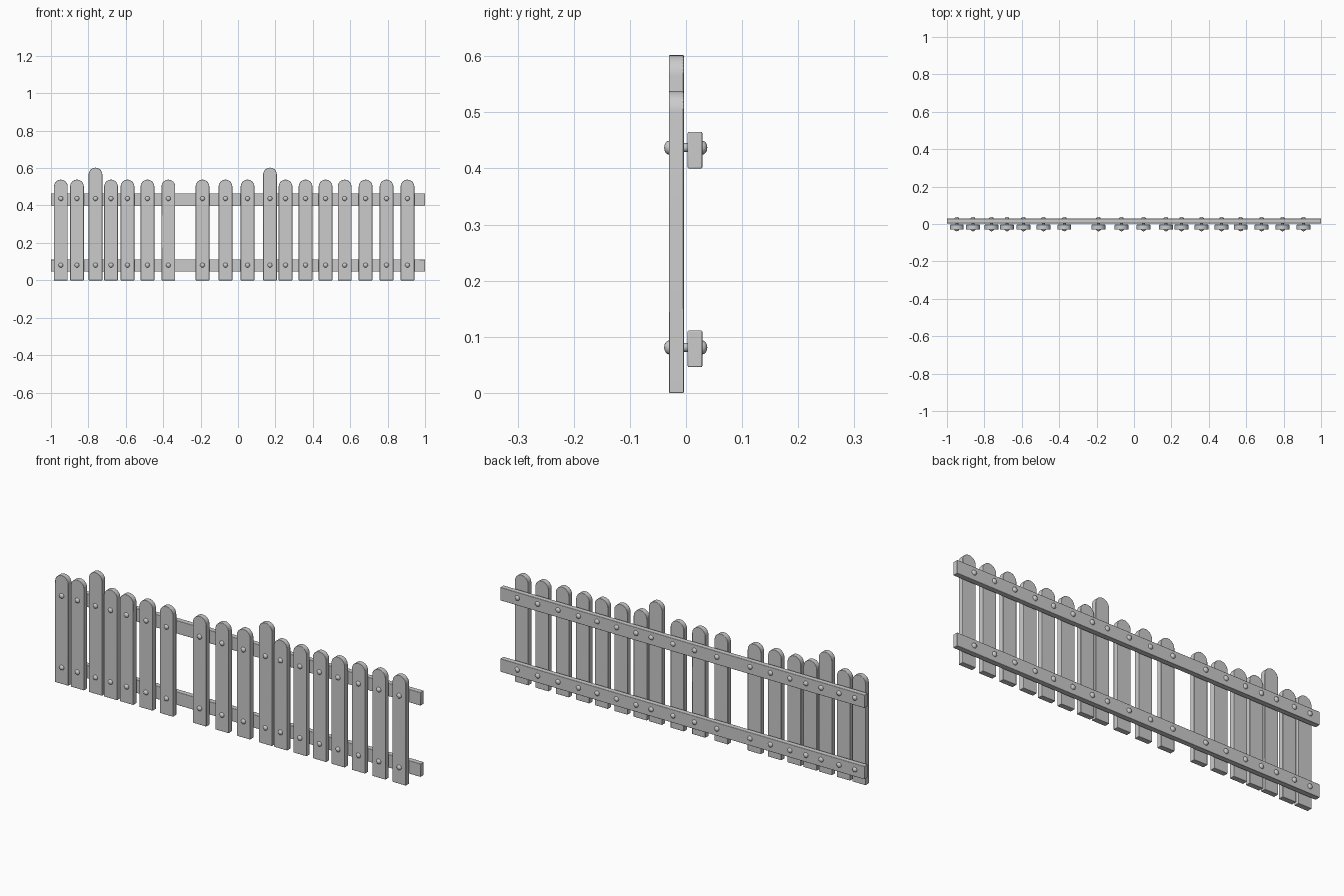
import bpy, bmesh, math

if "Cube" in bpy.data.objects:
    bpy.data.objects.remove(bpy.data.objects["Cube"])

PICKETS = [-0.947, -0.861, -0.762, -0.679, -0.591, -0.484, -0.372, -0.19, -0.067,
           0.051, 0.171, 0.254, 0.361, 0.468, 0.57, 0.682, 0.794, 0.906]
TALL = (2, 10)
RAILS = [0.0785, 0.4325]      # rail centre heights
BOLTS = [0.081, 0.437]        # bolt heights
HALF_W = 0.0365


def finish(name, bm, bevel=0.0):
    bmesh.ops.recalc_face_normals(bm, faces=bm.faces)
    mesh = bpy.data.meshes.new(name)
    bm.to_mesh(mesh)
    bm.free()
    obj = bpy.data.objects.new(name, mesh)
    bpy.context.collection.objects.link(obj)
    if bevel:
        mod = obj.modifiers.new("soft_edges", 'BEVEL')
        mod.width, mod.segments = bevel, 2
        mod.limit_method, mod.angle_limit = 'ANGLE', math.radians(40)
    bpy.ops.object.select_all(action='DESELECT')
    obj.select_set(True)
    bpy.context.view_layer.objects.active = obj
    bpy.ops.object.shade_smooth_by_angle(angle=math.radians(35))
    return obj


def extrude_profile(name, points, y0, y1, bevel):
    bm = bmesh.new()
    face = bm.faces.new([bm.verts.new((x, y0, z)) for x, z in points])
    moved = bmesh.ops.extrude_face_region(bm, geom=[face])["geom"]
    verts = [g for g in moved if isinstance(g, bmesh.types.BMVert)]
    bmesh.ops.translate(bm, verts=verts, vec=(0, y1 - y0, 0))
    return finish(name, bm, bevel)


# Round-topped picket
def picket(x, top):
    spring = top - HALF_W
    pts = [(x - HALF_W, 0), (x + HALF_W, 0)]
    pts += [(x + HALF_W * math.cos(math.pi * i / 16),
             spring + HALF_W * math.sin(math.pi * i / 16)) for i in range(17)]
    extrude_profile("picket", pts, -0.03, -0.004, 0.0015)


# Bolt: turned profile along y, a dome at each end and a thin shaft between
def bolt(x, z, sides=16):
    dome = [(0.0125 * math.cos(a), 0.009 * math.sin(a))
            for a in (math.pi / 2 * i / 4 for i in range(4))]
    prof = [(0, -0.039)] + [(r, -0.03 - h) for r, h in reversed(dome)]
    prof += [(0.008, -0.03), (0.008, 0.029)]
    prof += [(r, 0.029 + h) for r, h in dome] + [(0, 0.038)]
    bm = bmesh.new()
    verts = [bm.verts.new((x + r, y, z)) for r, y in prof]
    edges = [bm.edges.new(pair) for pair in zip(verts, verts[1:])]
    bmesh.ops.spin(bm, geom=verts + edges, cent=(x, 0, z), axis=(0, 1, 0),
                   angle=math.tau, steps=sides)
    bmesh.ops.remove_doubles(bm, verts=bm.verts, dist=1e-5)
    finish("bolt", bm)


# Two long rails behind the pickets
for z in RAILS:
    extrude_profile("rail", [(-1, z - 0.0325), (1, z - 0.0325),
                             (1, z + 0.0325), (-1, z + 0.0325)], 0.003, 0.029, 0.002)

# Pickets, each fixed with two bolts
for i, x in enumerate(PICKETS):
    picket(x, 0.602 if i in TALL else 0.538)
    for z in BOLTS:
        bolt(x, z)
